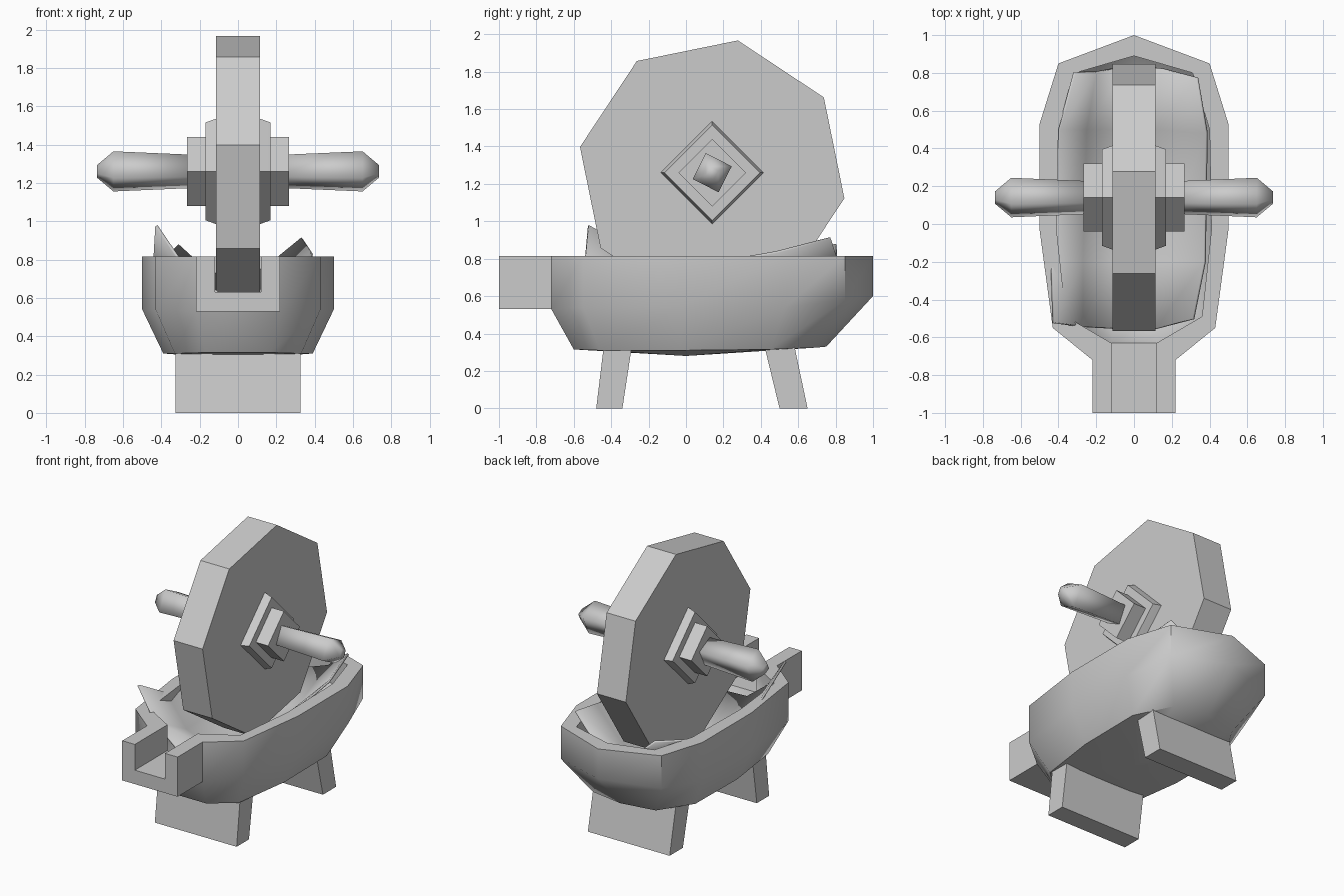
import bpy, bmesh, math

if "Cube" in bpy.data.objects:
    bpy.data.objects.remove(bpy.data.objects["Cube"])

def finish(name, bm, smooth=None):
    bmesh.ops.recalc_face_normals(bm, faces=bm.faces)
    me = bpy.data.meshes.new(name)
    bm.to_mesh(me)
    bm.free()
    ob = bpy.data.objects.new(name, me)
    bpy.context.collection.objects.link(ob)
    if smooth:
        bpy.ops.object.select_all(action='DESELECT')
        ob.select_set(True)
        bpy.context.view_layer.objects.active = ob
        bpy.ops.object.shade_smooth_by_angle(angle=math.radians(smooth))
    return ob

def loft_x(name, rings, sides, phase, smooth=None):
    """Polygonal rings (x, radius) around the wheel axle."""
    bm = bmesh.new()
    loops = []
    for x, r in rings:
        loops.append([bm.verts.new((x, 0.14 + r * math.cos(math.radians(phase) + i * math.tau / sides),
                                    1.26 + r * math.sin(math.radians(phase) + i * math.tau / sides)))
                      for i in range(sides)])
    for a, b in zip(loops, loops[1:]):
        for i in range(sides):
            j = (i + 1) % sides
            bm.faces.new((a[i], a[j], b[j], b[i]))
    bm.faces.new(loops[0])
    bm.faces.new(loops[-1])
    return finish(name, bm, smooth)

# Boat-shaped trough: half outlines run from the stern to the spout
bm = bmesh.new()

def loop(half):
    right = [bm.verts.new(p) for p in half]
    left = [bm.verts.new((-x, y, z)) for x, y, z in half[:0:-1]]
    return left + right

def strip(a, b):
    for i in range(len(a) - 1):
        bm.faces.new((a[i], a[i + 1], b[i + 1], b[i]))

def shell(rim, mid, bottom, keel):
    """Side walls, spout floor and fan-shaped bottom."""
    strip(rim, mid)
    strip(mid[1:-1], bottom)
    bm.faces.new((mid[0], mid[1], mid[-2], mid[-1]))
    bm.faces.new((mid[1], bottom[0], bottom[-1], mid[-2]))
    c = bm.verts.new(keel)
    for i in range(len(bottom)):
        bm.faces.new((bottom[i - 1], bottom[i], c))

outer = [(0, 1), (.4, .85), (.5, .53), (.5, -.03), (.43, -.55), (.22, -.72), (.22, -1)]
inner = [(0, .89), (.31, .8), (.4, .5), (.41, -.03), (.36, -.49), (.12, -.63), (.12, -1)]
o_rim = loop([(x, y, .815) for x, y in outer])
o_mid = loop([(x, y, z) for (x, y), z in zip(outer, (.6, .58, .54, .54, .54, .53, .53))])
o_bot = loop([(0, .75, .33), (.25, .7, .325), (.39, .45, .315), (.39, -.03, .31),
              (.33, -.46, .31), (.17, -.6, .315)])
i_rim = loop([(x, y, .815) for x, y in inner])
i_mid = loop([(x, y, z) for (x, y), z in zip(inner, (.64, .6, .57, .57, .6, .63, .63))])
i_bot = loop([(0, .66, .45), (.2, .6, .44), (.28, .4, .43), (.28, -.03, .42),
              (.24, -.38, .43), (.1, -.5, .45)])
shell(o_rim, o_mid, o_bot, (0, 0, .28))
shell(i_rim, i_mid, i_bot, (0, 0, .41))
strip(o_rim, i_rim)
for e in (0, -1):
    bm.faces.new((o_rim[e], o_mid[e], i_mid[e], i_rim[e]))
bm.faces.new((o_mid[0], o_mid[-1], i_mid[-1], i_mid[0]))
finish("trough", bm, 50)

# Bent liner sheet lying in the trough, corners curling above the rim
rows = [
    [(-.42, -.52, .98), (-.27, -.54, .76), (-.1, -.55, .63), (.12, -.55, .62), (.31, -.5, .77)],
    [(-.43, -.2, .8), (-.27, -.2, .58), (-.08, -.2, .5), (.12, -.2, .5), (.37, -.2, .72)],
    [(-.39, .5, .8), (-.25, .5, .62), (-.08, .5, .54), (.12, .5, .58), (.38, .48, .84)],
    [(-.31, .8, .88), (-.2, .8, .78), (-.05, .83, .69), (.14, .82, .76), (.33, .77, .915)],
]
bm = bmesh.new()
grid = [[bm.verts.new(p) for p in row] for row in rows]
for a, b in zip(grid, grid[1:]):
    strip(a, b)
liner = finish("liner_sheet", bm, 40)
mod = liner.modifiers.new("thickness", 'SOLIDIFY')
mod.thickness = 0.015

# Octagonal grinding wheel
loft_x("grinding_wheel", [(-.115, .72), (.115, .72)], 8, 79)

# Hub steps and handles on both sides
for side, s in (("left", -1), ("right", 1)):
    loft_x(side + "_hub_plate", [(s * .1, .28), (s * .115, .275), (s * .17, .255)], 4, 90, 30)
    loft_x(side + "_hub_collar", [(s * .16, .18), (s * .267, .18)], 4, 90)
    loft_x(side + "_handle", [(s * .25, .092), (s * .65, .11), (s * .735, .035)], 4, 108, 95)

# Splayed plank legs: bottom and top y ranges
for name, b0, b1, t0, t1 in (("front_leg", -.48, -.34, -.44, -.29),
                             ("back_leg", .50, .65, .42, .58)):
    bm = bmesh.new()
    bmesh.ops.create_cube(bm, size=1)
    for v in bm.verts:
        top, far = v.co.z > 0, v.co.y > 0
        y = (t1 if far else t0) if top else (b1 if far else b0)
        v.co = (math.copysign(.325, v.co.x), y, .33 if top else 0)
    finish(name, bm)
